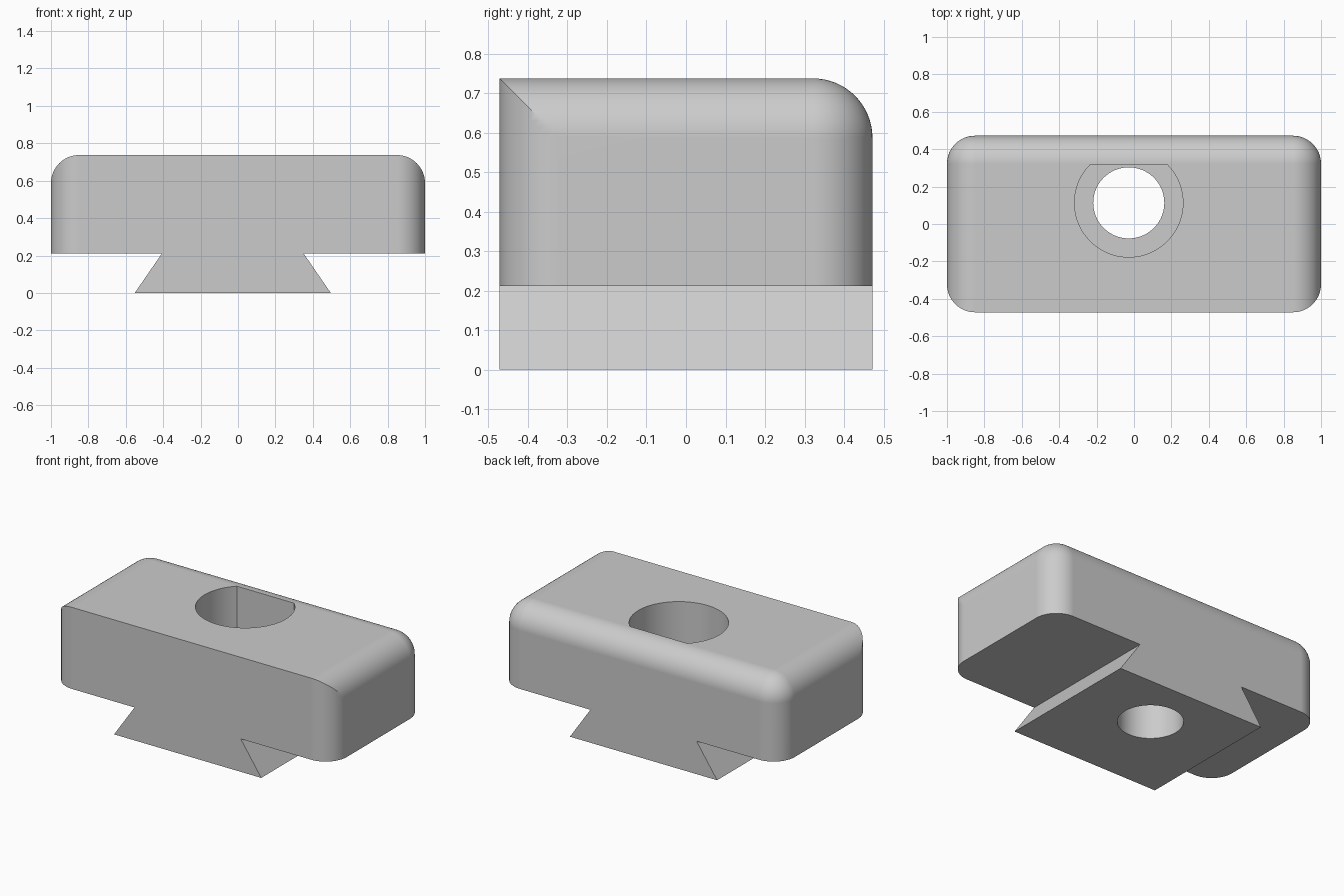
import bpy
import bmesh
from math import sin, cos, pi, asin

cube = bpy.data.objects.get("Cube")
if cube:
    bpy.data.objects.remove(cube, do_unlink=True)

HALF_X, HALF_Y, TOP, LEDGE = 1.0, 0.472, 0.737, 0.212
R, N = 0.15, 16                       # rounding radius and segments
HOLE_X, HOLE_Y = -0.028, 0.113

grey = bpy.data.materials.new("light grey")
grey.use_nodes = True
colour = (0.6, 0.6, 0.6, 1)
grey.diffuse_color = colour
grey.node_tree.nodes["Principled BSDF"].inputs["Base Color"].default_value = colour


def make_object(name, bm):
    bmesh.ops.recalc_face_normals(bm, faces=bm.faces)
    mesh = bpy.data.meshes.new(name)
    bm.to_mesh(mesh)
    bm.free()
    mesh.materials.append(grey)
    obj = bpy.data.objects.new(name, mesh)
    bpy.context.collection.objects.link(obj)
    return obj


def outline(inset):
    """Plan section: front corners stay vertical, sides and back move inwards."""
    cx, cy = HALF_X - R, HALF_Y - R
    steps = [pi / 2 * j / N for j in range(N + 1)]
    right = [(min(cx + R * sin(a), HALF_X - inset), -cy - R * cos(a)) for a in steps]
    right += [(cx + (R - inset) * cos(a), cy + (R - inset) * sin(a)) for a in steps]
    return right + [(-x, y) for x, y in reversed(right)]


def prism(name, points, z0, z1):
    bm = bmesh.new()
    face = bm.faces.new([bm.verts.new((x, y, z0)) for x, y in points])
    out = bmesh.ops.extrude_face_region(bm, geom=[face], use_keep_orig=True)
    top = [v for v in out["geom"] if isinstance(v, bmesh.types.BMVert)]
    bmesh.ops.translate(bm, verts=top, vec=(0, 0, z1 - z0))
    return make_object(name, bm)


def arc(radius, start, end, count):
    angles = [start + (end - start) * i / count for i in range(count + 1)]
    return [(HOLE_X + radius * cos(a), HOLE_Y + radius * sin(a)) for a in angles]


# Block with rounded sides and back, mitred at the front corners
bm = bmesh.new()
levels = [(0, LEDGE)]
for k in range(N + 1):
    t = pi / 2 * k / N
    levels.append((R * (1 - cos(t)), TOP - R + R * sin(t)))
rings = [[bm.verts.new((x, y, z)) for x, y in outline(d)] for d, z in levels]
count = len(rings[0])
for k, (low, high) in enumerate(zip(rings, rings[1:])):
    crease = N - k                    # column where the mitre crosses this row
    for j in range(count):
        n = (j + 1) % count
        a, b, c, d = low[j], low[n], high[n], high[j]
        if k and j == crease:
            bm.faces.new((a, b, d))
            bm.faces.new((b, c, d))
        elif k and j == count - 2 - crease:
            bm.faces.new((a, b, c))
            bm.faces.new((a, c, d))
        else:
            bm.faces.new((a, b, c, d))
bm.faces.new(rings[0][::-1])
bm.faces.new(rings[-1])
bmesh.ops.remove_doubles(bm, verts=bm.verts, dist=0.00001)
bmesh.ops.recalc_face_normals(bm, faces=bm.faces)

# Dovetail drawn down from the middle strip of the underside
NECK, FOOT = 0.378, 0.524
for x in (HOLE_X - NECK, HOLE_X + NECK):
    bmesh.ops.bisect_plane(bm, geom=bm.verts[:] + bm.edges[:] + bm.faces[:],
                           plane_co=(x, 0, 0), plane_no=(1, 0, 0))
bm.normal_update()
strip = [f for f in bm.faces if f.normal.z < -0.9
         and abs(f.calc_center_median().x - HOLE_X) < NECK / 2]
out = bmesh.ops.extrude_face_region(bm, geom=strip)
for v in out["geom"]:
    if isinstance(v, bmesh.types.BMVert):
        v.co.x = HOLE_X + (v.co.x - HOLE_X) * FOOT / NECK
        v.co.z = 0
block = make_object("dovetail_clamp_block", bm)

# Through hole and flat-sided counterbore
flat = asin((HALF_Y - R - 0.003 - HOLE_Y) / 0.29)
cutters = [
    prism("bore_cutter", arc(0.19, 0, 2 * pi, 64)[:-1], -0.1, 0.6),
    prism("counterbore_cutter", arc(0.29, pi - flat, 2 * pi + flat, 64), 0.35, 1),
]
bpy.context.view_layer.objects.active = block
for cutter in cutters:
    cutter.hide_render = True
    mod = block.modifiers.new("cut", "BOOLEAN")
    mod.operation, mod.solver, mod.object = "DIFFERENCE", "EXACT", cutter
    bpy.ops.object.modifier_apply(modifier=mod.name)
    bpy.data.objects.remove(cutter, do_unlink=True)

# Smooth roundings, crisp edges
bpy.ops.object.select_all(action="DESELECT")
block.select_set(True)
bpy.ops.object.shade_smooth_by_angle(angle=pi / 6)
normals = block.modifiers.new("flat_faces", "WEIGHTED_NORMAL")
normals.keep_sharp = True
